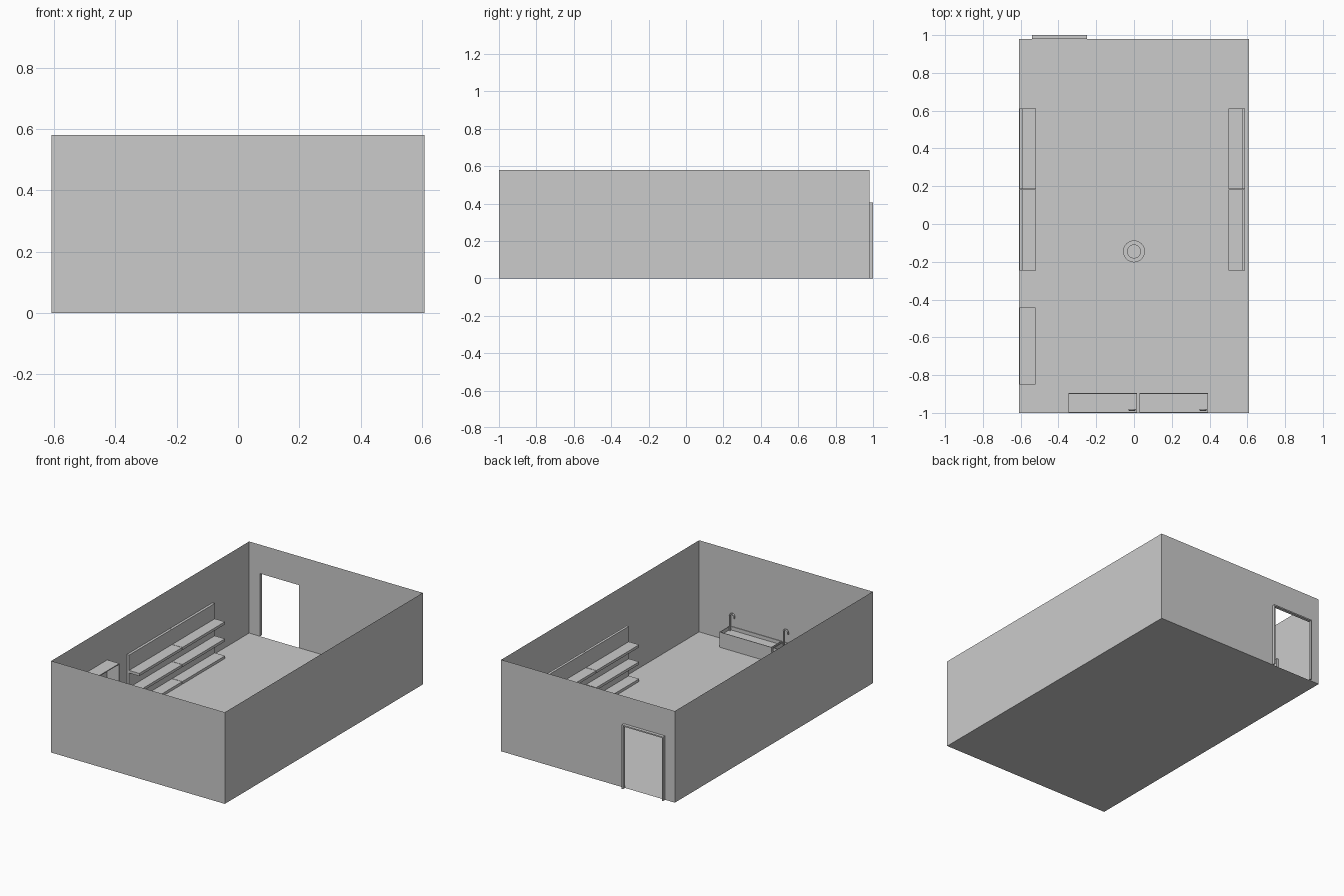
import bpy, bmesh
from math import pi, sin, cos

if "Cube" in bpy.data.objects:
    bpy.data.objects.remove(bpy.data.objects["Cube"])


def make_object(name, bm):
    bmesh.ops.remove_doubles(bm, verts=bm.verts, dist=1e-5)
    mesh = bpy.data.meshes.new(name)
    bm.to_mesh(mesh)
    bm.free()
    ob = bpy.data.objects.new(name, mesh)
    bpy.context.collection.objects.link(ob)
    return ob


def quad(bm, *pts):
    bm.faces.new([bm.verts.new(p) for p in pts])


def box(name, x0, x1, y0, y1, z0, z1):
    bm = bmesh.new()
    bmesh.ops.create_cube(bm, size=1)
    for v in bm.verts:
        v.co = ((x0, x1)[v.co.x > 0], (y0, y1)[v.co.y > 0], (z0, z1)[v.co.z > 0])
    return make_object(name, bm)


W, Y0, Y1, H = 0.608, -1.0, 0.98, 0.58
DX0, DX1, DH = -0.54, -0.25, 0.405

# floor and thin walls
bm = bmesh.new()
quad(bm, (-W, Y0, 0), (W, Y0, 0), (W, Y1, 0), (-W, Y1, 0))
make_object("floor", bm)

bm = bmesh.new()
quad(bm, (-W, Y0, 0), (W, Y0, 0), (W, Y0, H), (-W, Y0, H))
for x in (-W, W):
    quad(bm, (x, Y0, 0), (x, Y1, 0), (x, Y1, H), (x, Y0, H))
# back wall around the doorway
for x0, x1, z0 in ((-W, DX0, 0), (DX0, DX1, DH), (DX1, W, 0)):
    quad(bm, (x0, Y1, z0), (x1, Y1, z0), (x1, Y1, H), (x0, Y1, H))
make_object("walls", bm)

# door frame standing proud of the back wall
T = 0.008
box("door_jamb_left", DX0, DX0 + T, Y1, 1.0, 0, DH)
box("door_jamb_right", DX1 - T, DX1, Y1, 1.0, 0, DH)
box("door_head", DX0, DX1, Y1, 1.0, DH - T, DH)

# two shelf units on each side wall
for side, sgn, outer, inner in (("left", -1, 0.607, 0.52), ("right", 1, 0.588, 0.50)):
    for i, (y0, y1) in enumerate(((-0.245, 0.183), (0.186, 0.612))):
        panel = sorted((sgn * outer, sgn * (outer - 0.016)))
        board = sorted((sgn * (outer - 0.016), sgn * inner))
        box(f"{side}_shelf_back_{i}", *panel, y0, y1, 0.001, 0.333)
        for k in range(3):
            top = 0.02 + 0.108 * k
            box(f"{side}_shelf_board_{i}_{k}", *board, y0, y1, top - 0.017, top)

# open counter against the left wall
box("counter_top", -0.606, -0.522, -0.85, -0.442, 0.368, 0.374)
for i, y in enumerate((-0.85, -0.446)):
    box(f"counter_side_{i}", -0.606, -0.522, y, y + 0.004, 0, 0.368)

# two shallow basins with hooked taps along the front wall
for i, (x0, x1) in enumerate(((-0.347, 0.017), (0.028, 0.393))):
    y0, y1, top, bed, t = -0.999, -0.895, 0.097, 0.075, 0.004
    bm = bmesh.new()

    def ring(d, z):
        return [bm.verts.new(p) for p in ((x0 + d, y0 + d, z), (x1 - d, y0 + d, z),
                                          (x1 - d, y1 - d, z), (x0 + d, y1 - d, z))]
    rings = [ring(0, 0.001), ring(0, top), ring(t, top), ring(t, bed)]
    for a, b in zip(rings, rings[1:]):
        for k in range(4):
            bm.faces.new((a[k], a[(k + 1) % 4], b[(k + 1) % 4], b[k]))
    bm.faces.new(rings[-1])
    bm.faces.new(rings[0][::-1])
    make_object(f"basin_{i}", bm)

    tx, r = x1 - 0.012, 0.015
    pts = [(tx, -0.984, bed)]
    pts += [(tx - r + r * cos(a), -0.984, 0.17 + r * sin(a))
            for a in (k * pi / 8 for k in range(9))]
    pts.append((tx - 2 * r, -0.984, 0.16))
    curve = bpy.data.curves.new(f"tap_{i}", 'CURVE')
    curve.dimensions = '3D'
    curve.bevel_depth = 0.005
    curve.bevel_resolution = 2
    curve.use_fill_caps = True
    sp = curve.splines.new('POLY')
    sp.points.add(len(pts) - 1)
    for p, co in zip(sp.points, pts):
        p.co = (*co, 1)
    bpy.context.collection.objects.link(bpy.data.objects.new(f"tap_{i}", curve))

# low round stepped fitting on the floor
for name, r, z0, z1 in (("round_base", 0.058, 0.001, 0.025), ("round_cap", 0.037, 0.025, 0.04)):
    bpy.ops.mesh.primitive_cylinder_add(vertices=32, radius=r, depth=z1 - z0,
                                        location=(0, -0.145, (z0 + z1) / 2))
    bpy.context.object.name = name
    bpy.ops.object.shade_smooth_by_angle()
